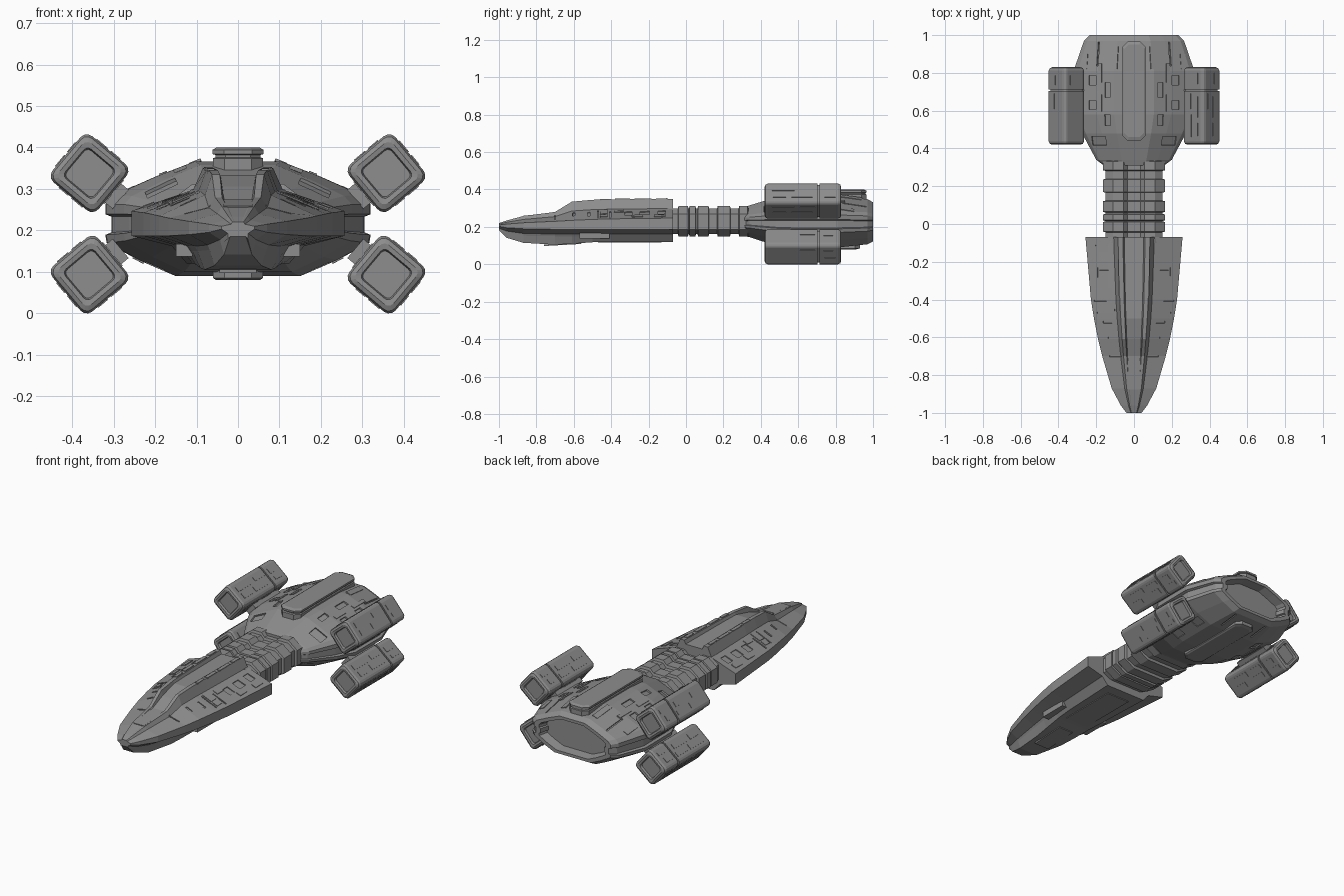
import bpy, bmesh, math
from mathutils import Vector, Matrix
from mathutils.bvhtree import BVHTree

if "Cube" in bpy.data.objects:
    bpy.data.objects.remove(bpy.data.objects["Cube"])

# Dark hull grey shared by every part
hull_grey = bpy.data.materials.new("hull_grey")
hull_grey.diffuse_color = (.27, .27, .27, 1)
hull_grey.use_nodes = True
hull_grey.node_tree.nodes["Principled BSDF"].inputs["Base Color"].default_value = hull_grey.diffuse_color


def finish(bm, name):
    bmesh.ops.recalc_face_normals(bm, faces=bm.faces)
    me = bpy.data.meshes.new(name)
    bm.to_mesh(me)
    bm.free()
    me.materials.append(hull_grey)
    ob = bpy.data.objects.new(name, me)
    bpy.context.collection.objects.link(ob)
    return ob


def loft(name, rings):
    """Skin a list of closed rings of (x, y, z) points and cap both ends."""
    bm = bmesh.new()
    vs = [[bm.verts.new(p) for p in r] for r in rings]
    n = len(vs[0])
    for a, b in zip(vs, vs[1:]):
        for i in range(n):
            j = (i + 1) % n
            bm.faces.new((a[i], a[j], b[j], b[i]))
    bm.faces.new(vs[0])
    bm.faces.new(vs[-1])
    return finish(bm, name)


def mirror_ring(half, y):
    """Half profile from bottom centre to top centre, mirrored over x."""
    return [(x, y, z) for x, z in half] + [(-x, y, z) for x, z in half[-2:0:-1]]


def add_box(bm, mat, size):
    bmesh.ops.create_cube(bm, size=1, matrix=mat @ Matrix.Diagonal((*size, 1)))


def box(name, mat, size):
    bm = bmesh.new()
    add_box(bm, mat, size)
    return finish(bm, name)


def plates(name, hull, spots, thick, down=True):
    """Boxes (x, y, width, length) dropped on the hull, aligned to it, both sides."""
    bm = bmesh.new()
    src = bmesh.new()
    src.from_mesh(hull.data)
    tree = BVHTree.FromBMesh(src)
    src.free()
    for x, y, w, l in spots:
        for s in ((1, -1) if x else (1,)):
            d = -1 if down else 1
            p, n, _, _ = tree.ray_cast(Vector((s * x, y, -d)), Vector((0, 0, d)))
            if p is None:
                continue
            n = n if n.z * d < 0 else -n
            ax = Vector((0, 1, 0)).cross(n).normalized()
            ay = n.cross(ax)
            m = Matrix((ax, ay, n)).transposed().to_4x4()
            m.translation = p
            add_box(bm, m, (w, l, thick))
    return finish(bm, name)


def carve(hull, spots, depth, down=True):
    cutter = plates("recess_cutter", hull, spots, depth * 2, down)
    cutter.hide_render = True
    mod = hull.modifiers.new("recess", 'BOOLEAN')
    mod.operation, mod.object, mod.solver = 'DIFFERENCE', cutter, 'EXACT'
    bpy.context.view_layer.objects.active = hull
    bpy.ops.object.modifier_apply(modifier=mod.name)
    bpy.data.objects.remove(cutter)


# Front hull: tapered wedge, twin ridges beside a trench, narrower keel below
def front_ring(y, w, zb, zl, ze, zr, zt):
    return mirror_ring([(0, zb), (.48 * w, zb), (.58 * w, zl - .012), (.62 * w, zl),
                        (w, zl + .025 * min(1, w / .1)), (w, ze), (.42 * w, ze + .5 * (zr - ze)),
                        (.33 * w, zr), (.23 * w, zr), (.2 * w, zt), (0, zt)], y)


front = loft("front_hull", [front_ring(*s) for s in (
    (-1.0, .04, .185, .193, .21, .22, .22),
    (-.96, .07, .142, .178, .215, .234, .233),
    (-.87, .118, .115, .165, .222, .258, .256),
    (-.70, .168, .105, .162, .23, .28, .274),
    (-.61, .19, .11, .162, .235, .335, .306),
    (-.50, .212, .118, .162, .24, .345, .332),
    (-.40, .228, .12, .162, .243, .347, .332),
    (-.07, .257, .12, .162, .247, .35, .330))])
carve(front, [(.16, -.13, .05, .04), (.16, -.22, .05, .05), (.16, -.31, .05, .04),
              (.14, -.52, .05, .012), (.12, -.60, .04, .012), (.17, -.405, .09, .008),
              (.15, -.47, .10, .006), (.09, -.70, .08, .006)], .005)
plates("front_hull_panels", front, [
    (0, -.80, .07, .15), (.072, -.13, .02, .06), (.072, -.23, .02, .09), (.07, -.34, .02, .08),
    (.066, -.43, .018, .06), (.13, -.44, .06, .04), (.18, -.44, .03, .04), (.13, -.36, .03, .05),
    (.215, -.14, .03, .06), (.205, -.26, .03, .06)], .007)
plates("keel_panels", front, [(0, -.3, .14, .34), (0, -.66, .09, .2)], .008, down=False)
for s in (1, -1):
    box("keel_side_block", Matrix.Translation((s * .13, -.49, .152)), (.04, .16, .03))

# Neck: ribbed segments with a dip along the top
def neck_ring(y, g):
    zt, zb = .312 - g, .148 + g
    return mirror_ring([(0, zb), (.10, zb), (.165 - g, .185), (.165 - g, .27), (.11, zt),
                        (.055, zt), (.035, zt - .022), (0, zt - .022)], y)


neck = [neck_ring(-.10, .012)]
for y0, y1 in ((-.04, .01), (.02, .05), (.065, .12), (.17, .235), (.285, .33)):
    neck += [neck_ring(y0 - .004, .014), neck_ring(y0, 0), neck_ring(y1, 0), neck_ring(y1 + .004, .014)]
loft("ribbed_neck", neck + [neck_ring(.38, .012)])

# Rear hull: broad faceted body with a side groove and a recessed engine mouth
def rear_ring(y, w, zb, zt):
    half = [(0, 0), (.47, 0), (.75, .14), (.99, .29), (1, .36), (.955, .38), (.955, .52), (1, .54),
            (1, .63), (.93, .71), (.62, .87), (.33, 1), (0, 1)]
    return mirror_ring([(x * w, zb + f * (zt - zb)) for x, f in half], y)


rear = loft("rear_hull", [rear_ring(*s) for s in (
    (.31, .16, .152, .305), (.34, .20, .145, .315), (.48, .275, .10, .358), (.58, .318, .09, .366),
    (.81, .32, .09, .366), (.97, .265, .107, .348), (1.0, .235, .122, .332),
    (1.0, .205, .138, .316), (.95, .19, .145, .308))])
carve(rear, [(.185, .44, .08, .05), (.14, .55, .03, .06), (.14, .71, .03, .08),
             (.22, .63, .04, .05), (.22, .76, .04, .05), (.19, .90, .008, .13)], .008)
carve(rear, [(.20, .6, .05, .06), (.20, .76, .05, .06), (.10, .9, .008, .12)], .006, down=False)
plates("rear_hull_panels", rear, [
    (.18, .64, .02, .09), (.18, .8, .02, .10), (.26, .86, .03, .08), (.10, .88, .03, .12)], .006)
plates("rear_belly_panels", rear, [(.24, .68, .03, .12)], .006, down=False)


# Spine fairings on the back and belly
def spine(name, layers):
    def ring(z, hw, y0, y1):
        c = hw * .45
        return [(-hw, y0 + c, z), (-hw + c, y0, z), (hw - c, y0, z), (hw, y0 + c, z),
                (hw, y1 - c, z), (hw - c, y1, z), (-hw + c, y1, z), (-hw, y1 - c, z)]
    loft(name, [ring(*l) for l in layers])


spine("dorsal_spine", [(.34, .06, .44, .965), (.374, .06, .44, .965), (.376, .054, .45, .96),
                       (.382, .054, .45, .96), (.384, .062, .44, .965), (.394, .062, .44, .965),
                       (.400, .052, .46, .95)])
spine("ventral_spine", [(.11, .06, .46, .93), (.085, .06, .46, .93), (.080, .052, .48, .91)])


# Four engine pods: rounded square tubes, tilted, with recessed ends
def pod_ring(y, h, m):
    r, pts = h * .28, []
    for k in range(4):
        for a in (0, 30, 60, 90):
            t = math.radians(a + 90 * k)
            cx, cz = ((1, 1), (-1, 1), (-1, -1), (1, -1))[k]
            pts.append(m @ Vector((cx * (h - r) + r * math.cos(t), y, cz * (h - r) + r * math.sin(t))))
    return pts


pod_steps = ((.435, .044), (.422, .047), (.42, .058), (.425, .068), (.437, .0725), (.703, .0725),
             (.703, .066), (.713, .066), (.713, .0725), (.813, .0725), (.825, .068), (.83, .058),
             (.828, .047), (.815, .044))
for sx in (1, -1):
    for zc, tilt, tag in ((.338, 1, "upper"), (.0935, -1, "lower")):
        name = tag + ("_right" if sx > 0 else "_left")
        m = Matrix.Translation((sx * .358, 0, zc)) @ Matrix.Rotation(-sx * tilt * math.radians(40), 4, 'Y')
        loft("engine_pod_" + name, [pod_ring(y, h, m) for y, h in pod_steps])
        # Raised panels on every long face of the pod
        bm = bmesh.new()
        for k in range(4):
            f = m @ Matrix.Rotation(k * math.pi / 2, 4, 'Y')
            for x, y, w, l in ((-.025, .52, .03, .12), (.02, .50, .03, .07), (.02, .62, .03, .11),
                               (-.025, .65, .025, .08), (-.02, .76, .03, .05), (.025, .77, .02, .06)):
                add_box(bm, f @ Matrix.Translation((x, y, .0725)), (w, l, .005))
        finish(bm, "pod_panels_" + name)
        # Pylon joining the pod to the hull edge
        box("pod_pylon_" + name, m @ Matrix.Translation((-sx * .078, .64, 0)), (.04, .22, .06))
